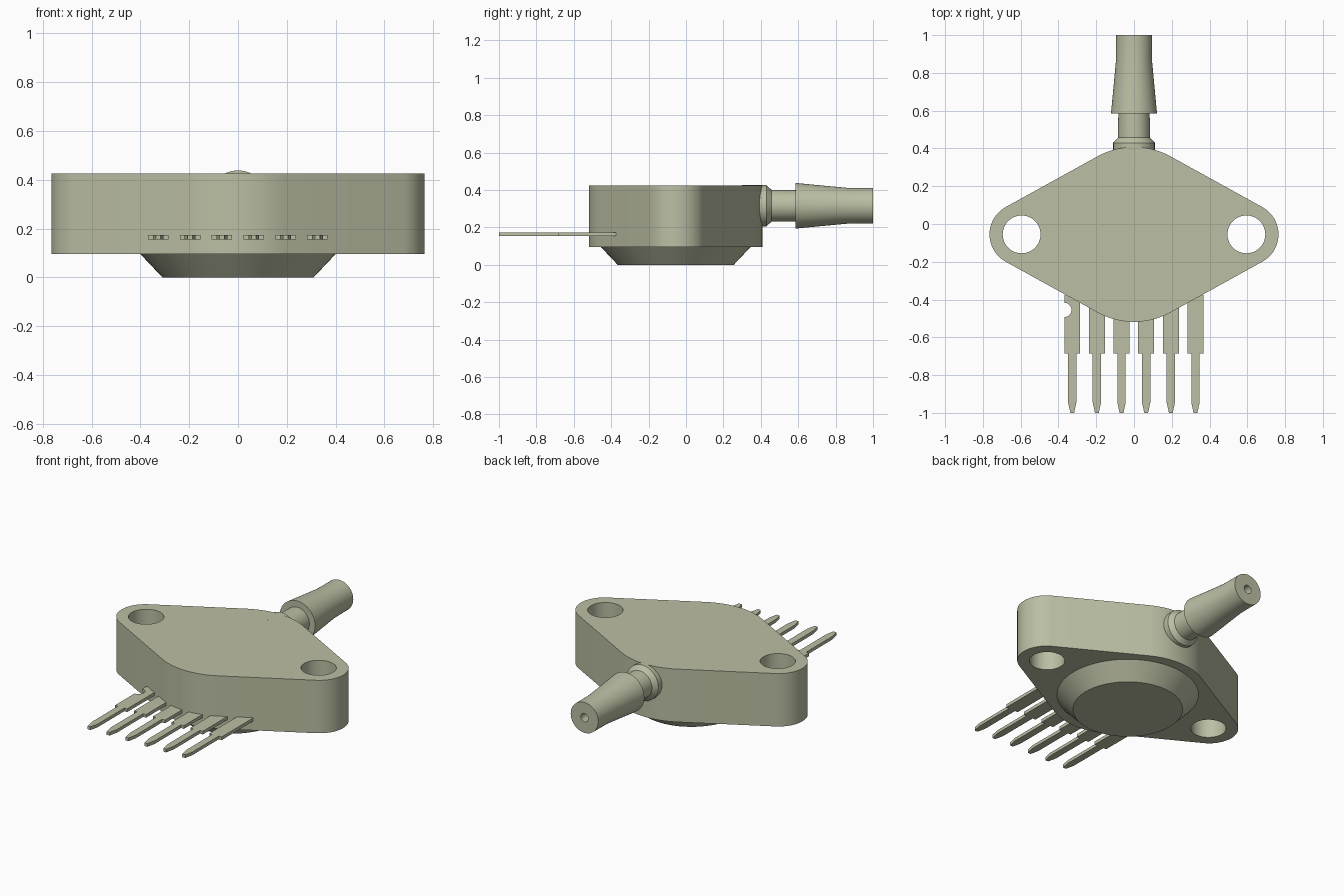
import bpy, bmesh
from math import sin, cos, pi, radians, acos, hypot
from mathutils import Matrix

default = bpy.data.objects.get("Cube")
if default:
    bpy.data.objects.remove(default, do_unlink=True)

# One material for the whole part
COLOUR = (0.50, 0.52, 0.37, 1)
mat = bpy.data.materials.new("grey_green_plastic")
mat.use_nodes = True
mat.diffuse_color = COLOUR
bsdf = next(n for n in mat.node_tree.nodes if n.type == "BSDF_PRINCIPLED")
bsdf.inputs["Base Color"].default_value = COLOUR

CY = -0.055            # body centre along y
PORT_Z = 0.316         # height of the hose port axis


def finish(ob):
    """Give the material and smooth the rounded faces."""
    ob.data.materials.clear()
    ob.data.materials.append(mat)
    bpy.ops.object.select_all(action="DESELECT")
    ob.select_set(True)
    bpy.context.view_layer.objects.active = ob
    bpy.ops.object.shade_smooth_by_angle(angle=radians(30))


def arc(cx, cy, r, a0, a1, n):
    return [(cx + r * cos(a0 + (a1 - a0) * i / n), cy + r * sin(a0 + (a1 - a0) * i / n))
            for i in range(n + 1)]


def plate(name, outlines, z0, z1):
    """Extruded flat shape; inner outlines become holes."""
    curve = bpy.data.curves.new(name, "CURVE")
    curve.dimensions = "2D"
    curve.fill_mode = "BOTH"
    curve.extrude = (z1 - z0) / 2
    for pts in outlines:
        spline = curve.splines.new("POLY")
        spline.points.add(len(pts) - 1)
        for p, (x, y) in zip(spline.points, pts):
            p.co = (x, y, 0, 1)
        spline.use_cyclic_u = True
    ob = bpy.data.objects.new(name, curve)
    bpy.context.collection.objects.link(ob)
    bpy.ops.object.select_all(action="DESELECT")
    ob.select_set(True)
    bpy.context.view_layer.objects.active = ob
    bpy.ops.object.convert(target="MESH")
    ob = bpy.context.view_layer.objects.active
    bm = bmesh.new()
    bm.from_mesh(ob.data)
    bmesh.ops.remove_doubles(bm, verts=bm.verts, dist=0.0001)
    bmesh.ops.recalc_face_normals(bm, faces=bm.faces)
    bmesh.ops.translate(bm, verts=bm.verts, vec=(0, 0, (z0 + z1) / 2))
    bm.to_mesh(ob.data)
    bm.free()
    finish(ob)
    return ob


def lathe(name, profile, matrix, steps=64):
    """Spin (radius, height) points around z, then place by matrix."""
    bm = bmesh.new()
    verts = [bm.verts.new((r, 0, h)) for r, h in profile]
    edges = [bm.edges.new(pair) for pair in zip(verts, verts[1:])]
    bmesh.ops.spin(bm, geom=verts + edges, cent=(0, 0, 0), axis=(0, 0, 1),
                   angle=2 * pi, steps=steps, use_merge=False)
    bmesh.ops.remove_doubles(bm, verts=bm.verts, dist=0.0001)
    bmesh.ops.recalc_face_normals(bm, faces=bm.faces)
    bm.transform(matrix)
    mesh = bpy.data.meshes.new(name)
    bm.to_mesh(mesh)
    bm.free()
    ob = bpy.data.objects.new(name, mesh)
    bpy.context.collection.objects.link(ob)
    finish(ob)


# Diamond body: two ear arcs and two broad arcs joined by tangent lines
EAR_X, EAR_R, BULGE_Y, BULGE_R = 0.6, 0.165, 0.064, 0.399
d = hypot(EAR_X, BULGE_Y)
tilt = acos((BULGE_R - EAR_R) / d) - acos(EAR_X / d)   # tangent normal angle
outline = (arc(EAR_X, CY, EAR_R, -tilt, tilt, 20)
           + arc(0, CY + BULGE_Y, BULGE_R, tilt, pi - tilt, 20)
           + arc(-EAR_X, CY, EAR_R, pi - tilt, pi + tilt, 20)
           + arc(0, CY - BULGE_Y, BULGE_R, pi + tilt, 2 * pi - tilt, 20))
holes = [arc(s * 0.595, CY, 0.1, 0, 2 * pi, 48)[:-1] for s in (-1, 1)]
plate("flange_body", [outline] + holes, 0.095, 0.425)

# Tapered boss under the body
lathe("bottom_boss", [(0, 0), (0.31, 0), (0.4, 0.095), (0.4, 0.11), (0, 0.11)],
      Matrix.Translation((0, CY, 0)))

# Barbed hose port with a narrow bore, along +y
port = [(0, 0.3), (0.11, 0.3), (0.11, 0.43), (0.085, 0.457), (0.083, 0.585),
        (0.122, 0.585), (0.108, 0.73), (0.096, 0.86), (0.095, 1.0),
        (0.026, 1.0), (0.026, 0.5), (0, 0.5)]
lathe("hose_port", port, Matrix.Translation((0, 0, PORT_Z)) @ Matrix.Rotation(-pi / 2, 4, "X"))

# Six leads, the first with a round notch marking it
for i in range(6):
    x = -0.327 + i * 0.1305
    right = [(0.042, -0.375), (0.042, -0.685), (0.022, -0.685), (0.022, -0.945), (0.01, -1.0)]
    left = [(-px, py) for px, py in reversed(right)]
    if i == 0:
        left[-1:-1] = arc(-0.042, -0.455, 0.038, -pi / 2, pi / 2, 16)
    plate(f"lead_{i + 1}", [[(x + px, py) for px, py in right + left]], 0.154, 0.174)
